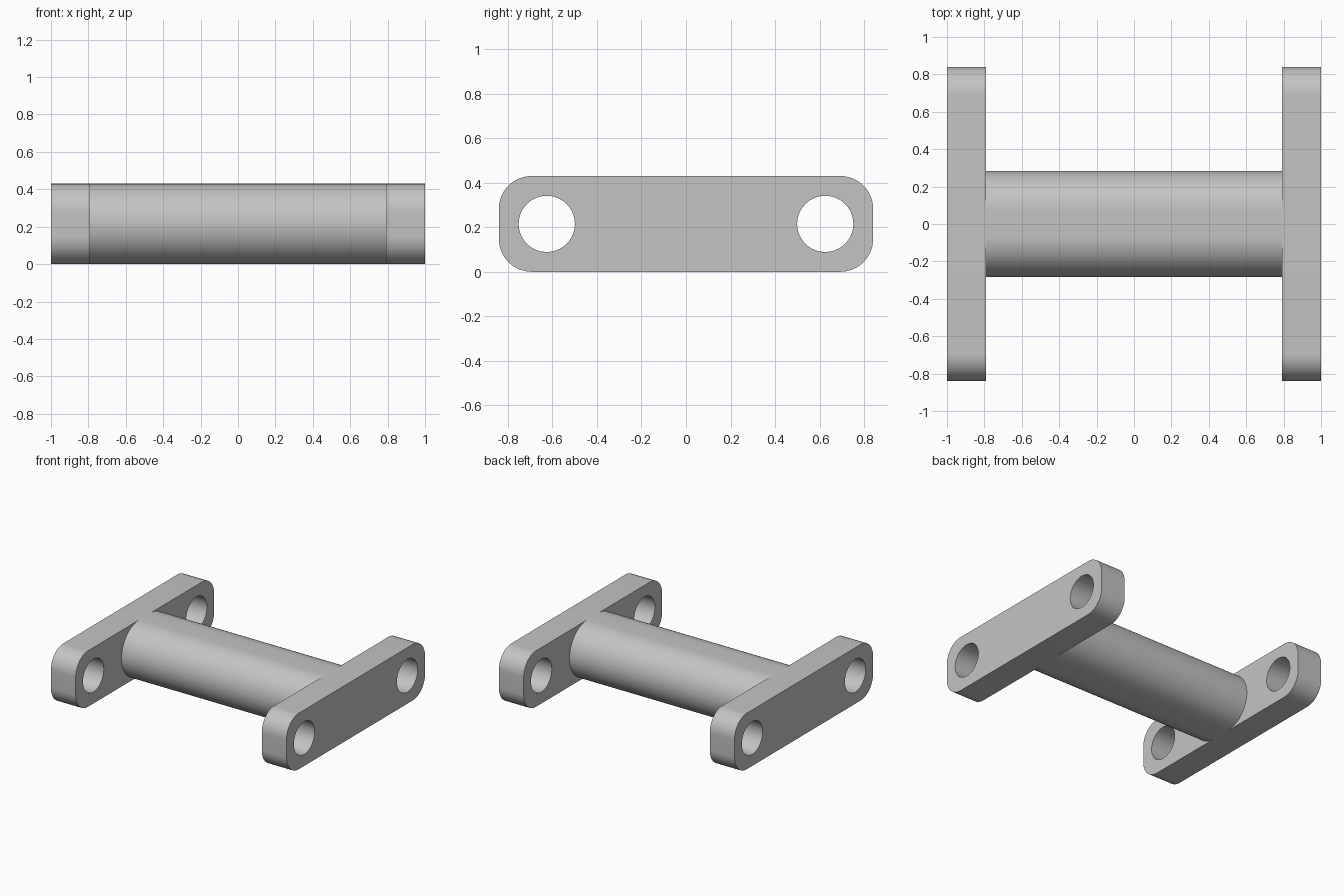
import bpy, bmesh
from math import sin, cos, pi
from mathutils import Matrix

cube = bpy.data.objects.get("Cube")
if cube:
    bpy.data.objects.remove(cube, do_unlink=True)

HEIGHT = 0.43        # shared height of plates and bar
MID = HEIGHT / 2
THICK = 0.21         # plate thickness

metal = bpy.data.materials.new("grey_metal")
metal.use_nodes = True
GREY = (0.55, 0.55, 0.55, 1)
metal.diffuse_color = GREY
metal.node_tree.nodes["Principled BSDF"].inputs["Base Color"].default_value = GREY


def rounded_rect(half_w, half_h, radius, steps=16):
    """Outline of a rectangle with rounded corners, counter-clockwise."""
    points = []
    for i, (sx, sy) in enumerate([(1, 1), (-1, 1), (-1, -1), (1, -1)]):
        for k in range(steps + 1):
            a = (i + k / steps) * pi / 2
            points.append((sx * (half_w - radius) + radius * cos(a),
                           sy * (half_h - radius) + radius * sin(a)))
    return points


def circle(cx, radius, steps=64):
    return [(cx + radius * cos(2 * pi * k / steps), radius * sin(2 * pi * k / steps))
            for k in range(steps)]


def extrude_profile(name, outlines, x, length):
    """Fill the outlines (inner ones become holes) and extrude along x."""
    curve = bpy.data.curves.new(name + "_profile", "CURVE")
    curve.dimensions = "2D"
    curve.fill_mode = "BOTH"
    curve.extrude = length / 2
    for outline in outlines:
        spline = curve.splines.new("POLY")
        spline.points.add(len(outline) - 1)
        for p, (u, v) in zip(spline.points, outline):
            p.co = (u, v, 0, 1)
        spline.use_cyclic_u = True
    helper = bpy.data.objects.new(name + "_profile", curve)
    bpy.context.collection.objects.link(helper)
    bpy.context.view_layer.update()
    mesh = bpy.data.meshes.new_from_object(
        helper.evaluated_get(bpy.context.evaluated_depsgraph_get()))
    bpy.data.objects.remove(helper, do_unlink=True)

    # Turn the profile plane into y-z and weld caps to walls
    turn = Matrix(((0, 0, 1, x), (1, 0, 0, 0), (0, 1, 0, MID), (0, 0, 0, 1)))
    bm = bmesh.new()
    bm.from_mesh(mesh)
    bmesh.ops.transform(bm, matrix=turn, verts=bm.verts)
    bmesh.ops.remove_doubles(bm, verts=bm.verts, dist=0.0001)
    bmesh.ops.recalc_face_normals(bm, faces=bm.faces)
    bm.to_mesh(mesh)
    bm.free()

    mesh.name = name
    mesh.materials.clear()
    mesh.materials.append(metal)
    obj = bpy.data.objects.new(name, mesh)
    bpy.context.collection.objects.link(obj)
    bpy.ops.object.select_all(action="DESELECT")
    obj.select_set(True)
    bpy.context.view_layer.objects.active = obj
    bpy.ops.object.shade_smooth_by_angle(angle=pi / 6)
    return obj


# End plates, each with two through holes
plate = [rounded_rect(0.84, MID, 0.148), circle(-0.625, 0.126), circle(0.625, 0.126)]
for side, name in ((-1, "right_end_plate"), (1, "left_end_plate")):
    extrude_profile(name, plate, side * (1 - THICK / 2), THICK)

# Connecting bar with fully rounded front and back
extrude_profile("connecting_bar", [rounded_rect(0.284, MID, MID - 0.0005)],
                0, 2 * (1 - THICK))
